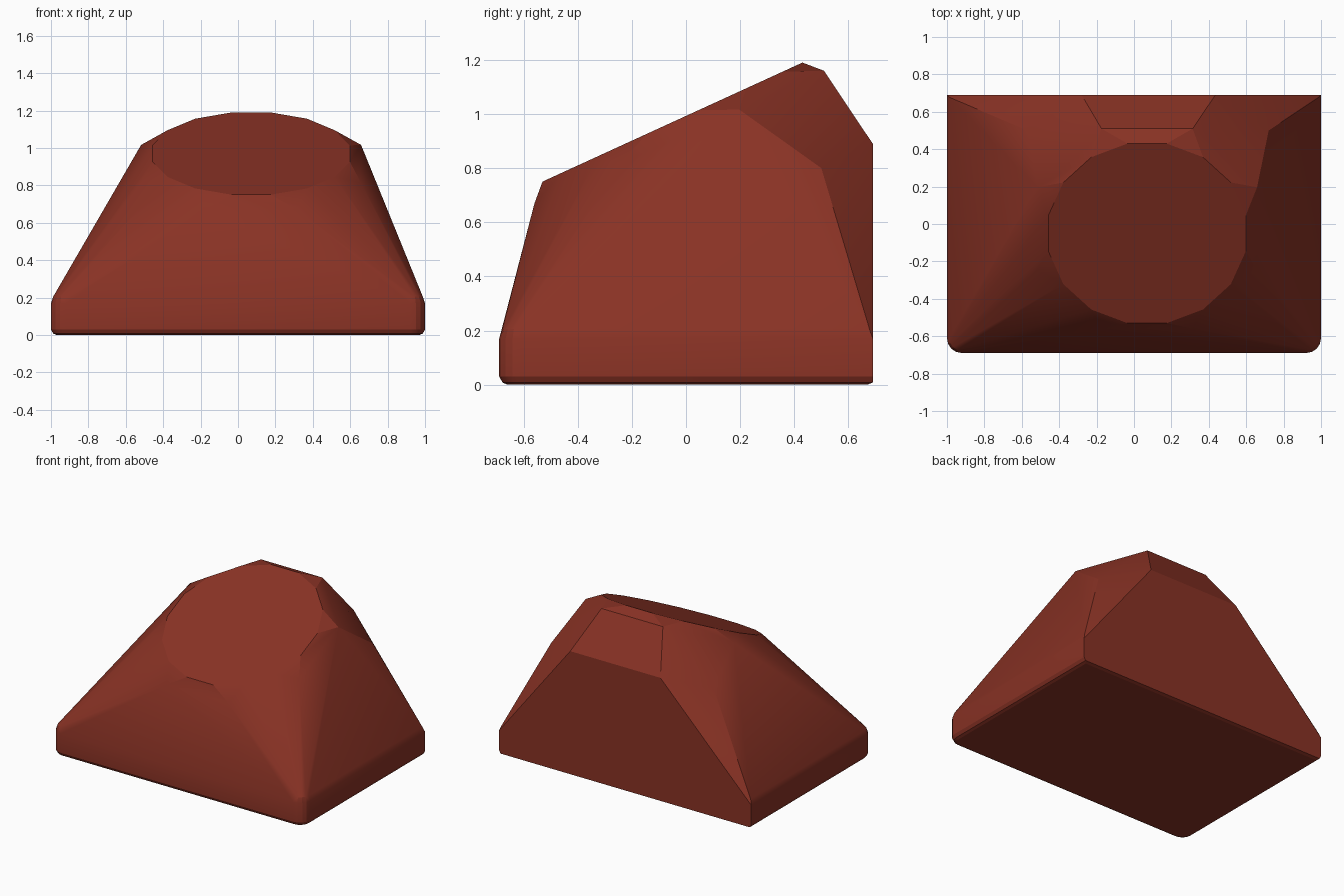
import bpy, bmesh, math
from mathutils import Vector, Matrix

if "Cube" in bpy.data.objects:
    bpy.data.objects.remove(bpy.data.objects["Cube"])

bm = bmesh.new()


def ring(center, apothem, sides, tilt):
    """Regular polygon with flat sides facing the axes, tilted about x."""
    rot = Matrix.Rotation(tilt, 3, 'X')
    r = apothem / math.cos(math.pi / sides)
    for i in range(sides):
        a = (i + 0.5) * 2 * math.pi / sides
        bm.verts.new(Vector(center) + rot @ Vector((r * math.cos(a), r * math.sin(a), 0)))


def base_outline(z, inset, radius=0.08, back=0.0):
    """Base slab outline: rounded front corners, square back corners."""
    for s in (-1, 1):
        for i in range(5):
            a = math.pi / 2 * i / 4
            r = radius - inset
            bm.verts.new((s * (1 - radius + r * math.cos(a)),
                          -0.69 + radius - r * math.sin(a), z))
        bm.verts.new((s * (1 - inset), 0.69 - back, z))


# base slab with softened edges
base_outline(0.0, 0.03, back=0.02)
base_outline(0.008, 0.012)
base_outline(0.03, 0.0)
base_outline(0.17, 0.0)
base_outline(0.205, 0.012, back=0.012)

# slanted round top and the wider octagonal collar just below it
tilt = math.radians(24.6)
ring((0.07, -0.05, 0.97), 0.528, 16, tilt)
ring((0.07, -0.025, 0.915), 0.588, 8, tilt)

# flat cut across the back, and the shoulders beside it
for p in ((-0.28, 0.69, 0.89), (0.435, 0.69, 0.89),
          (-0.57, 0.50, 0.82), (0.72, 0.50, 0.80)):
    bm.verts.new(p)

# skin everything as one convex solid
res = bmesh.ops.convex_hull(bm, input=bm.verts)
junk = {v for v in res["geom_interior"] + res["geom_unused"]
        if isinstance(v, bmesh.types.BMVert)}
bmesh.ops.delete(bm, geom=list(junk), context='VERTS')
bmesh.ops.dissolve_limit(bm, angle_limit=math.radians(1), verts=bm.verts, edges=bm.edges)
bmesh.ops.recalc_face_normals(bm, faces=bm.faces)

mesh = bpy.data.meshes.new("slanted_block")
bm.to_mesh(mesh)
bm.free()
block = bpy.data.objects.new("slanted_block", mesh)
bpy.context.collection.objects.link(block)

# brick red paint
mat = bpy.data.materials.new("brick_red")
mat.diffuse_color = (0.25, 0.032, 0.018, 1)
mat.use_nodes = True
mat.node_tree.nodes["Principled BSDF"].inputs["Base Color"].default_value = mat.diffuse_color
mesh.materials.append(mat)

# soft edges stay smooth, hard edges stay crisp
bpy.context.view_layer.objects.active = block
block.select_set(True)
bpy.ops.object.shade_smooth_by_angle(angle=math.radians(20))
